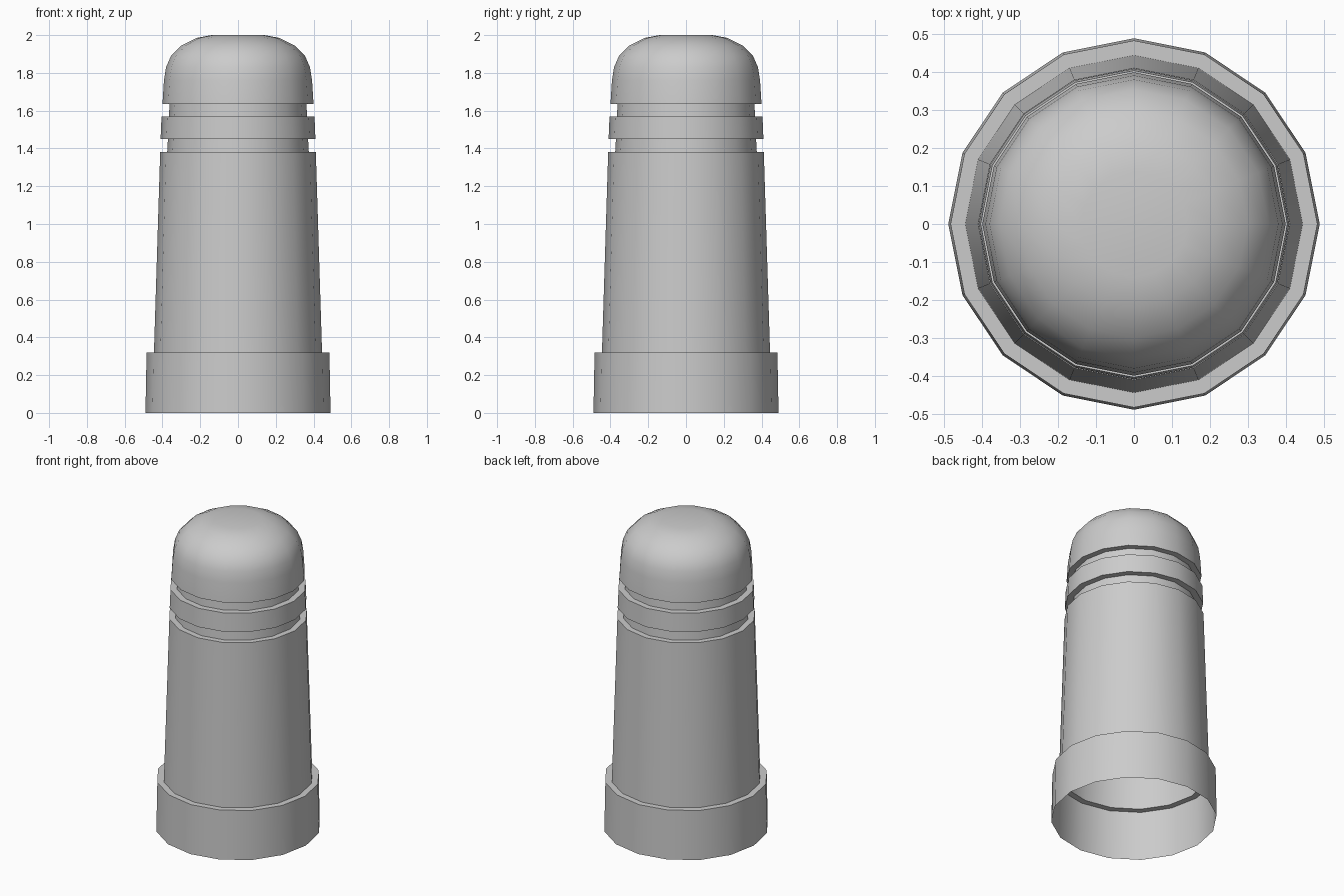
import bpy, bmesh, math

if "Cube" in bpy.data.objects:
    bpy.data.objects.remove(bpy.data.objects["Cube"])

SIDES = 16

# Half profile (radius, height) from the open bottom rim to the rounded top
profile = [
    (0.49, 0.0), (0.484, 0.32),                  # base collar
    (0.445, 0.32), (0.412, 1.38),                # tapered body
    (0.375, 1.38), (0.371, 1.45),                # lower groove
    (0.41, 1.45), (0.405, 1.57),                 # middle band
    (0.366, 1.57), (0.362, 1.635),               # upper groove
    (0.40, 1.635), (0.392, 1.76), (0.381, 1.83), # cap wall
    (0.355, 1.89), (0.30, 1.945), (0.22, 1.985), (0.14, 2.0),
]

# Lathe the profile into an open-bottomed shell
bm = bmesh.new()
rings = []
for r, z in profile:
    rings.append([bm.verts.new((r * math.cos(2 * math.pi * i / SIDES),
                                r * math.sin(2 * math.pi * i / SIDES), z))
                  for i in range(SIDES)])
for a, b in zip(rings, rings[1:]):
    for i in range(SIDES):
        j = (i + 1) % SIDES
        bm.faces.new((a[i], a[j], b[j], b[i]))
bm.faces.new(rings[-1])  # flat crown

mesh = bpy.data.meshes.new("grooved_post")
bm.to_mesh(mesh)
bm.free()
post = bpy.data.objects.new("grooved_post", mesh)
bpy.context.collection.objects.link(post)

# Smooth round sides with crisp ledges
bpy.context.view_layer.objects.active = post
post.select_set(True)
bpy.ops.object.shade_smooth_by_angle(angle=math.radians(40))
